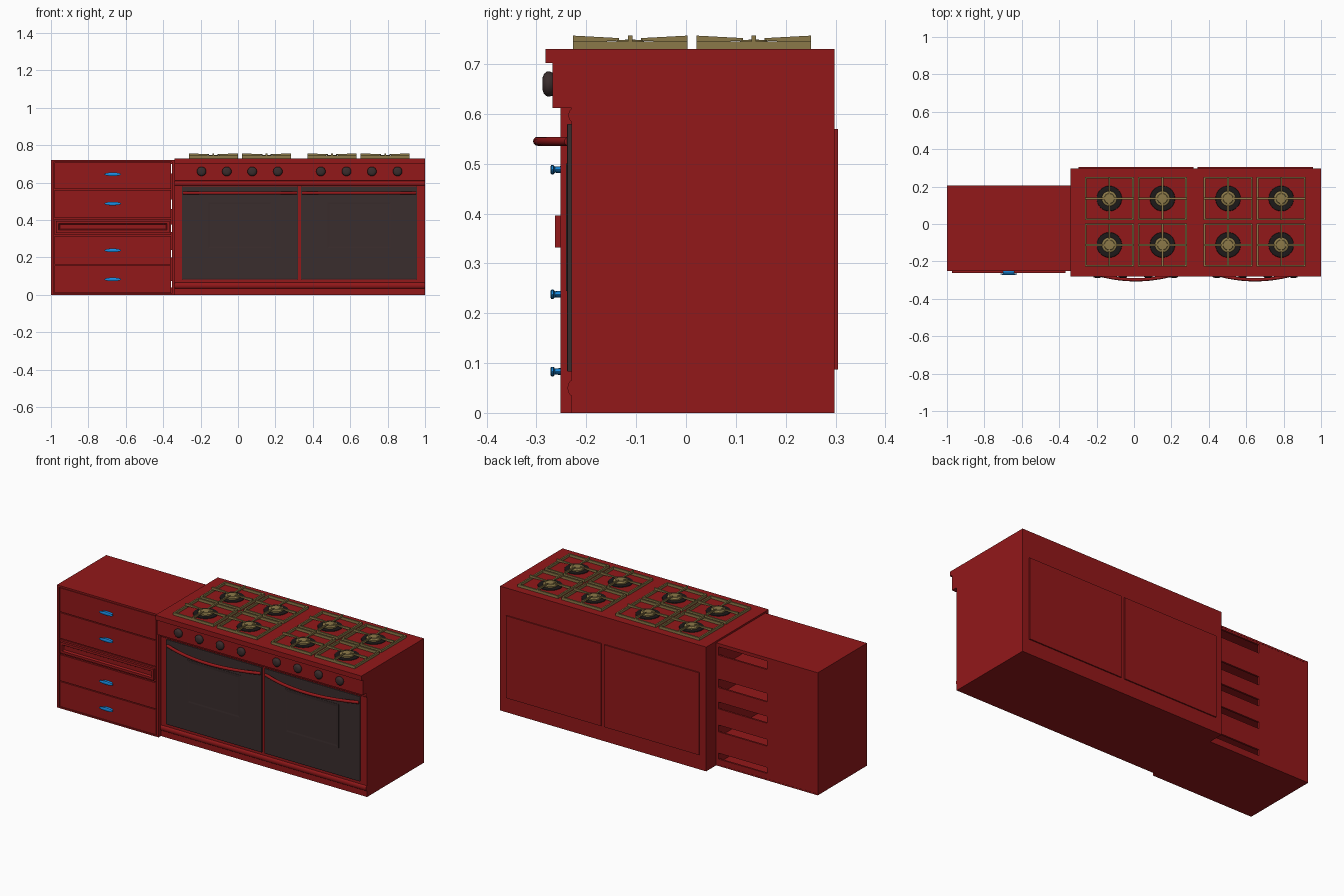
import bpy, bmesh, math
from mathutils import Matrix, Vector

if "Cube" in bpy.data.objects:
    bpy.data.objects.remove(bpy.data.objects["Cube"])


def material(name, rgb):
    m = bpy.data.materials.new(name)
    m.diffuse_color = (*rgb, 1)
    m.use_nodes = True
    m.node_tree.nodes["Principled BSDF"].inputs["Base Color"].default_value = m.diffuse_color
    return m


RED = material("red_enamel", (0.29, 0.009, 0.010))
DARK = material("dark_glass", (0.042, 0.026, 0.026))
BLACK = material("black_iron", (0.012, 0.010, 0.010))
BRASS = material("brass", (0.26, 0.19, 0.065))
BLUE = material("blue_pull", (0.010, 0.28, 0.80))


def finish(name, bm, mat, smooth=False):
    bmesh.ops.recalc_face_normals(bm, faces=bm.faces)
    me = bpy.data.meshes.new(name)
    bm.to_mesh(me)
    bm.free()
    me.materials.append(mat)
    ob = bpy.data.objects.new(name, me)
    bpy.context.collection.objects.link(ob)
    if smooth:
        bpy.ops.object.select_all(action='DESELECT')
        ob.select_set(True)
        bpy.context.view_layer.objects.active = ob
        bpy.ops.object.shade_smooth_by_angle(angle=math.radians(40))
    return ob


def add_box(bm, x0, x1, y0, y1, z0, z1):
    m = Matrix.Translation(((x0 + x1) / 2, (y0 + y1) / 2, (z0 + z1) / 2))
    m = m @ Matrix.Diagonal((x1 - x0, y1 - y0, z1 - z0, 1))
    return bmesh.ops.create_cube(bm, size=1, matrix=m)['verts']


def box(name, mat, *dims):
    bm = bmesh.new()
    add_box(bm, *dims)
    return finish(name, bm, mat)


def extrude_x(name, mat, profile, x0, x1, smooth=False):
    bm = bmesh.new()
    f = bm.faces.new([bm.verts.new((x0, y, z)) for y, z in profile])
    r = bmesh.ops.extrude_face_region(bm, geom=[f])
    vs = [g for g in r['geom'] if isinstance(g, bmesh.types.BMVert)]
    bmesh.ops.translate(bm, verts=vs, vec=(x1 - x0, 0, 0))
    return finish(name, bm, mat, smooth)


def lathe(name, mat, profile, loc, facing_front=False, stretch=1, n=24):
    """Turn (radius, height) points around z, or around -y when facing front."""
    bm = bmesh.new()
    rings = []
    for r, h in profile:
        rings.append([bm.verts.new((r * math.cos(2 * math.pi * i / n),
                                    r * math.sin(2 * math.pi * i / n), h)) for i in range(n)])
    for a, b in zip(rings, rings[1:]):
        for i in range(n):
            j = (i + 1) % n
            bm.faces.new((a[i], a[j], b[j], b[i]))
    bm.faces.new(rings[0])
    bm.faces.new(rings[-1])
    m = Matrix.Diagonal((stretch, 1, 1, 1))
    if facing_front:
        m = m @ Matrix.Rotation(math.pi / 2, 4, 'X')
    bm.transform(Matrix.Translation(loc) @ m)
    return finish(name, bm, mat, True)


def framed_panel(name, mat, dims, steps):
    """Box whose front (-y) face is repeatedly inset: (inset, push back)."""
    bm = bmesh.new()
    add_box(bm, *dims)
    bm.normal_update()
    f = min(bm.faces, key=lambda q: q.calc_center_median().y)
    for thick, push in steps:
        bmesh.ops.inset_region(bm, faces=[f], thickness=thick, use_even_offset=True)
        bmesh.ops.translate(bm, verts=f.verts, vec=(0, push, 0))
    return finish(name, bm, mat)


# Range body with control panel and top lip
extrude_x("range_body", RED, [(0.298, 0), (-0.23, 0), (-0.23, 0.612), (-0.268, 0.612),
                              (-0.268, 0.702), (-0.282, 0.702), (-0.282, 0.73), (0.298, 0.73)],
          -0.34, 1.0)

# Rounded trim strips below the panel and above the base
for name, z, r in (("upper_trim", 0.597, 0.013), ("lower_trim", 0.05, 0.016)):
    pts = [(-0.228 - 0.6 * r * math.sin(t * math.pi / 8), z + r * math.cos(t * math.pi / 8))
           for t in range(9)]
    extrude_x(name, RED, pts, -0.338, 0.998, True)

# Oven doors, windows, bowed handles and rear panels
for side, cx in (("left", 0.01), ("right", 0.648)):
    framed_panel(side + "_oven_door", DARK, (cx - 0.31, cx + 0.31, -0.238, -0.225, 0.083, 0.58),
                 [(0.004, -0.001)])
    framed_panel(side + "_oven_window", DARK, (cx - 0.175, cx + 0.175, -0.2405, -0.23, 0.245, 0.50),
                 [(0.005, 0), (0.01, 0.001)])
    bm = bmesh.new()
    rings = []
    for i in range(25):
        u = -1 + i / 12
        p = Vector((cx + 0.305 * u, -0.298 + 0.063 * u * u, 0.545))
        rings.append([bm.verts.new(p + Vector((0, 0.009 * math.cos(k * math.pi / 6),
                                               0.009 * math.sin(k * math.pi / 6))))
                      for k in range(12)])
    for a, b in zip(rings, rings[1:]):
        for k in range(12):
            bm.faces.new((a[k], a[(k + 1) % 12], b[(k + 1) % 12], b[k]))
    bm.faces.new(rings[0])
    bm.faces.new(rings[-1])
    finish(side + "_oven_handle", bm, RED, True)
    box(side + "_rear_panel", RED, cx - 0.308, cx + 0.308, 0.295, 0.305, 0.087, 0.57)

# Control knobs
for x in (-0.195, -0.06, 0.076, 0.213, 0.443, 0.58, 0.716, 0.853):
    lathe("control_knob", DARK, [(0.022, 0), (0.025, 0.006), (0.025, 0.012), (0.020, 0.018),
                                 (0.012, 0.021), (0.003, 0.021)], (x, -0.267, 0.66), True)

# One grate: square frame and four tapered fingers, shared by all burners
bm = bmesh.new()
HX, HY, W = 0.131, 0.115, 0.009
for s in (-1, 1):
    for a, b, horiz in ((HX, HY, True), (HY, HX, False)):
        e = sorted((s * b, s * (b - W)))
        if horiz:
            add_box(bm, -a, a, e[0], e[1], 0, 0.015)
        else:
            add_box(bm, e[0], e[1], -a, a, 0, 0.015)
for k in range(4):
    reach = HX if k % 2 == 0 else HY
    vs = add_box(bm, 0.022, reach, -0.0045, 0.0045, 0.012, 0.027)
    for v in vs:
        if v.co.x < 0.05:
            v.co.z = 0.022 if v.co.z > 0.02 else 0.017
    bmesh.ops.rotate(bm, verts=vs, cent=(0, 0, 0), matrix=Matrix.Rotation(k * math.pi / 2, 3, 'Z'))
first = finish("grate", bm, BRASS)

# Burners and grate copies
made = False
for x in (-0.132, 0.152, 0.503, 0.787):
    for y in (-0.112, 0.136):
        g = first if not made else bpy.data.objects.new("grate", first.data)
        if made:
            bpy.context.collection.objects.link(g)
        made = True
        g.location = (x, y, 0.73)
        lathe("burner_base", BLACK, [(0.068, 0), (0.066, 0.004), (0.05, 0.006), (0.04, 0.004)],
              (x, y, 0.729), n=32)
        lathe("burner_cap", BRASS, [(0.04, 0), (0.04, 0.009), (0.036, 0.012), (0.028, 0.013),
                                    (0.026, 0.016), (0.004, 0.017)], (x, y, 0.732), n=32)

# Drawer cabinet carcass, open behind the drawer fronts
X0, X1, YF, YB, H = -1.0, -0.34, -0.252, 0.205, 0.72
bm = bmesh.new()
add_box(bm, X0, X0 + 0.014, YF, YB, 0, H)
add_box(bm, X1 - 0.014, X1, YF, YB, 0, H)
add_box(bm, X0 + 0.014, X1 - 0.014, YF, YB, H - 0.01, H)
add_box(bm, X0 + 0.014, X1 - 0.014, YF, YB, 0, 0.008)
finish("cabinet_carcass", bm, RED)

# Cabinet back: solid outer half, slotted inner half
bm = bmesh.new()
add_box(bm, X0 + 0.014, -0.67, YB - 0.012, YB - 0.001, 0.008, H - 0.01)
z = 0.008
for lo, hi in ((0.04, 0.075), (0.20, 0.24), (0.335, 0.375), (0.46, 0.51), (0.65, 0.70), (0.71, 0.71)):
    add_box(bm, -0.67, X1 - 0.014, YB - 0.012, YB - 0.001, z, lo)
    z = hi
finish("cabinet_back", bm, RED)

# Drawer fronts with pulls
for z0, z1, zp in ((0.011, 0.157, 0.083), (0.162, 0.315, 0.238),
                   (0.411, 0.562, 0.488), (0.567, 0.707, 0.645)):
    box("drawer_front", RED, X0 + 0.018, X1 - 0.018, -0.251, -0.225, z0, z1)
    box("drawer_floor", RED, X0 + 0.018, X1 - 0.018, -0.225, YB - 0.012, z0, z0 + 0.01)
    lathe("drawer_pull", BLUE, [(0.007, 0), (0.006, 0.012), (0.0095, 0.015), (0.0095, 0.019),
                                (0.007, 0.021)], (-0.67, -0.251, zp), True, stretch=4.7)

# Pull-out board with recessed front
box("board_slot", RED, X0 + 0.018, X1 - 0.018, -0.249, -0.225, 0.32, 0.406)
framed_panel("pull_out_board", RED, (-0.973, -0.365, -0.263, -0.24, 0.332, 0.396),
             [(0.014, 0), (0.006, 0.010)])
